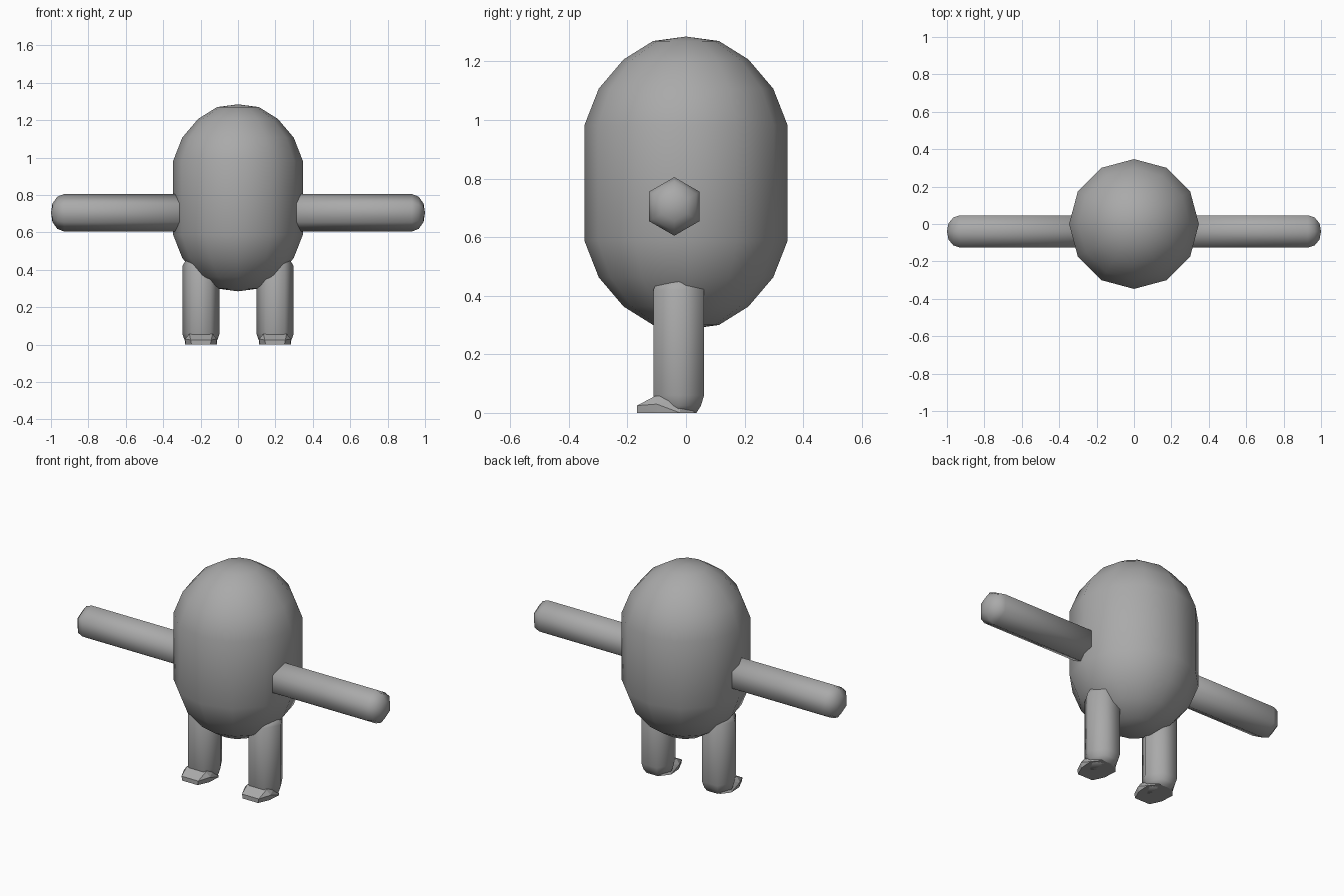
import bpy, bmesh, math
from mathutils import Matrix, Vector

if "Cube" in bpy.data.objects:
    bpy.data.objects.remove(bpy.data.objects["Cube"], do_unlink=True)

# One plain grey for the whole figure
grey = bpy.data.materials.new("plain_grey")
grey.use_nodes = True
colour = (0.4, 0.4, 0.4, 1)
grey.diffuse_color = colour
grey.node_tree.nodes["Principled BSDF"].inputs["Base Color"].default_value = colour


def finish(name, bm):
    bmesh.ops.recalc_face_normals(bm, faces=bm.faces)
    mesh = bpy.data.meshes.new(name)
    bm.to_mesh(mesh)
    bm.free()
    mesh.materials.append(grey)
    obj = bpy.data.objects.new(name, mesh)
    bpy.context.collection.objects.link(obj)
    return obj


def lathe(name, profile, sides, matrix=Matrix()):
    """Spin (radius, height) points round z; a zero radius makes a pole."""
    bm = bmesh.new()
    rings = []
    for r, z in profile:
        n = sides if r > 0 else 1
        rings.append([bm.verts.new((r * math.cos(i * math.tau / sides),
                                    r * math.sin(i * math.tau / sides), z)) for i in range(n)])
    for a, b in zip(rings, rings[1:]):
        for i in range(sides):
            j = (i + 1) % sides
            quad = [a[i % len(a)], a[j % len(a)], b[j % len(b)], b[i % len(b)]]
            bm.faces.new(list(dict.fromkeys(quad)))
    for ring in (rings[0], rings[-1]):
        if len(ring) > 1:
            bm.faces.new(ring)
    bm.transform(matrix)
    obj = finish(name, bm)
    for p in obj.data.polygons:
        p.use_smooth = True
    return obj


# Capsule body
cap = [(0, 0.5), (0.112, 0.485), (0.213, 0.422), (0.298, 0.322), (0.347, 0.197)]
profile = [(r, 0.785 - h) for r, h in cap] + [(r, 0.785 + h) for r, h in reversed(cap)]
lathe("body", profile, 12)

arm_profile = [(0, 0.24), (0.1, 0.30), (0.1, 0.93), (0.086, 0.966), (0.05, 0.992), (0, 1.0)]
leg_profile = [(0.07, 0), (0.088, 0.025), (0.1, 0.06), (0.1, 0.42),
               (0.085, 0.445), (0.05, 0.47), (0, 0.48)]
# Half outline of the foot: x offset, y, z
foot_half = [(0.05, -0.167, 0), (0.055, -0.167, 0.025), (0.062, -0.105, 0.058),
             (0.08, -0.10, 0), (0.085, -0.10, 0.03), (0.085, -0.02, 0), (0.045, 0.03, 0),
             (0.06, -0.02, 0.055)]

for side, s in (("left", 1), ("right", -1)):
    # Hexagonal arm held straight out
    lathe(side + "_arm", arm_profile, 6,
          Matrix.Translation((0, -0.04, 0.705)) @ Matrix.Rotation(s * math.pi / 2, 4, "Y"))
    # Hexagonal leg
    lathe(side + "_leg", leg_profile, 6, Matrix.Translation((s * 0.198, -0.025, 0)))
    # Wedge foot poking forward
    bm = bmesh.new()
    for x, y, z in foot_half:
        for m in (1, -1):
            bm.verts.new(Vector((s * 0.198 + m * x, y, z)))
    bmesh.ops.convex_hull(bm, input=bm.verts)
    loose = [v for v in bm.verts if not v.link_faces]
    bmesh.ops.delete(bm, geom=loose, context="VERTS")
    bmesh.ops.dissolve_limit(bm, angle_limit=0.02, verts=bm.verts, edges=bm.edges)
    finish(side + "_foot", bm)
